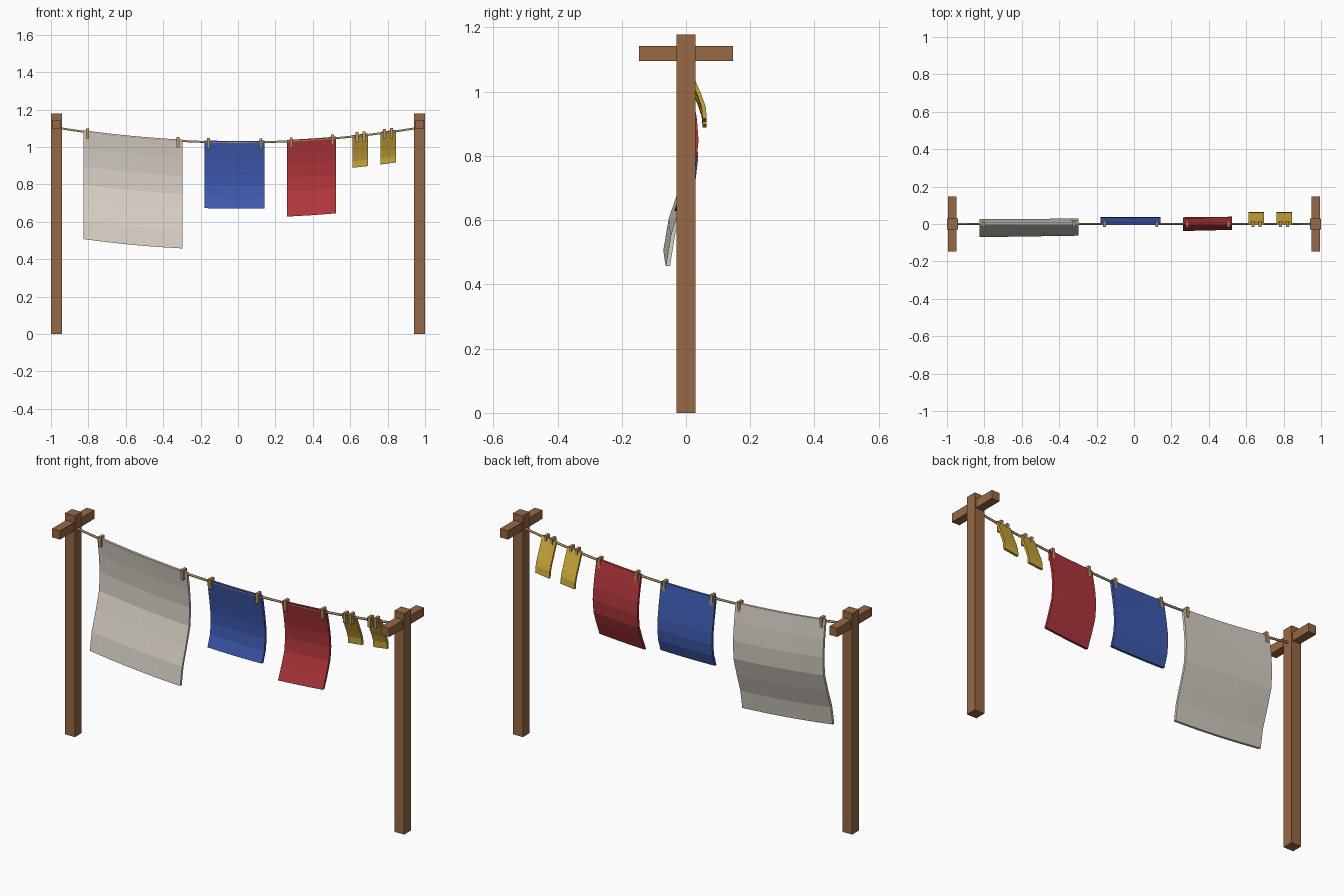
import bpy, bmesh
from mathutils import Vector

if "Cube" in bpy.data.objects:
    bpy.data.objects.remove(bpy.data.objects["Cube"])


def material(name, rgb):
    m = bpy.data.materials.new(name)
    lin = [((c / 255 + 0.055) / 1.055) ** 2.4 for c in rgb]
    m.diffuse_color = (*lin, 1)
    m.use_nodes = True
    m.node_tree.nodes["Principled BSDF"].inputs["Base Color"].default_value = m.diffuse_color
    return m


WOOD = material("post wood", (150, 104, 68))
ROPE = material("rope tan", (176, 152, 104))
PEG = material("peg wood", (190, 150, 98))
CREAM = material("cream cloth", (214, 207, 197))
BLUE = material("blue cloth", (62, 90, 176))
RED = material("red cloth", (176, 54, 60))
YELLOW = material("yellow cloth", (206, 170, 58))


def line_z(x):
    """Height of the sagging line at x."""
    return 1.024 + 0.076 * (x / 0.95) ** 2


def finish(name, bm, mat):
    bmesh.ops.recalc_face_normals(bm, faces=bm.faces)
    me = bpy.data.meshes.new(name)
    bm.to_mesh(me)
    bm.free()
    me.materials.append(mat)
    ob = bpy.data.objects.new(name, me)
    bpy.context.collection.objects.link(ob)
    return ob


def box(name, centre, size, mat):
    bm = bmesh.new()
    bmesh.ops.create_cube(bm, size=1)
    for v in bm.verts:
        v.co = Vector(a * b for a, b in zip(v.co, size)) + Vector(centre)
    return finish(name, bm, mat)


def cloth(name, x0, x1, drop, sway, mat, skew=0.0, thick=0.013, cols=8):
    """Thin sheet hung from the line; sway lists the y offset from top to hem."""
    bm = bmesh.new()
    rows = len(sway) - 1
    grid = []
    for j, y in enumerate(sway):
        t = j / rows
        row = []
        for i in range(cols + 1):
            x = x0 + (x1 - x0) * i / cols
            yy = y + skew * t * (i / cols - 0.5)
            row.append([bm.verts.new((x, yy + s * thick / 2, line_z(x) + 0.008 - drop * t))
                        for s in (-1, 1)])
        grid.append(row)
    for j in range(rows):
        for i in range(cols):
            for s in (0, 1):
                bm.faces.new([grid[a][b][s] for a, b in
                              ((j, i), (j, i + 1), (j + 1, i + 1), (j + 1, i))])
    # rim joining front and back
    rim = ([(0, i) for i in range(cols)] + [(j, cols) for j in range(rows)]
           + [(rows, i) for i in range(cols, 0, -1)] + [(j, 0) for j in range(rows, 0, -1)])
    for (a, b), (c, d) in zip(rim, rim[1:] + rim[:1]):
        bm.faces.new((grid[a][b][0], grid[c][d][0], grid[c][d][1], grid[a][b][1]))
    return finish(name, bm, mat)


# Posts with crossbars
for side, sx in (("left", -1), ("right", 1)):
    box(f"{side}_post", (sx * 0.971, 0, 0.589), (0.058, 0.058, 1.178), WOOD)
    box(f"{side}_crossbar", (sx * 0.971, 0, 1.119), (0.046, 0.292, 0.046), WOOD)

# Sagging line
curve = bpy.data.curves.new("clothes_line", "CURVE")
curve.dimensions = "3D"
curve.bevel_depth = 0.006
curve.bevel_resolution = 1
curve.use_fill_caps = True
spline = curve.splines.new("POLY")
spline.points.add(24)
for i, p in enumerate(spline.points):
    x = -0.96 + 1.92 * i / 24
    p.co = (x, 0, line_z(x), 1)
curve.materials.append(ROPE)
bpy.context.collection.objects.link(bpy.data.objects.new("clothes_line", curve))

# Washing
cloth("bed_sheet", -0.825, -0.297, 0.582,
      (0, 0.013, 0.021, 0.016, -0.012, -0.044, -0.06), CREAM, 0.008)
cloth("blue_towel", -0.178, 0.143, 0.362,
      (0, 0.010, 0.020, 0.028, 0.031, 0.024, 0.004), BLUE)
cloth("red_towel", 0.262, 0.523, 0.41,
      (0, 0.014, 0.026, 0.031, 0.024, 0.0, -0.028), RED, 0.006)
for n, x in enumerate((0.613, 0.762)):
    cloth(f"sock_{n + 1}", x, x + 0.082, 0.175,
          (0, 0.014, 0.028, 0.043, 0.055, 0.058), YELLOW, cols=2)

# Pegs
pegs = (-0.805, -0.32, -0.158, 0.122, 0.285, 0.505, 0.637, 0.673, 0.783, 0.820)
for n, x in enumerate(pegs):
    box(f"peg_{n + 1}", (x, 0, line_z(x) - 0.007), (0.015, 0.03, 0.055), PEG)
